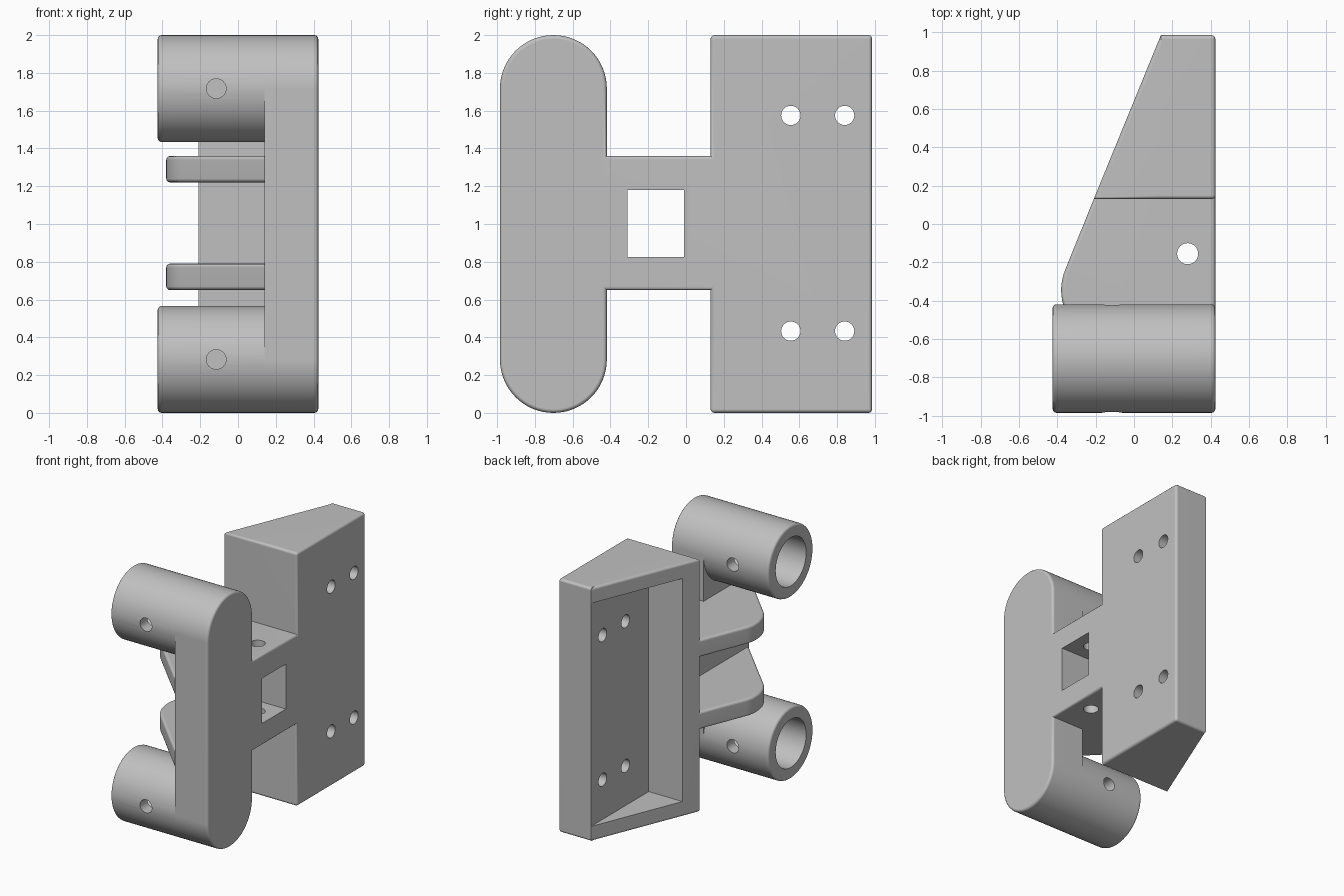
import bpy, bmesh
from math import radians, cos, sin
from mathutils import Vector

cube = bpy.data.objects.get("Cube")
if cube:
    bpy.data.objects.remove(cube, do_unlink=True)

grey = bpy.data.materials.new("light grey")
grey.use_nodes = True
colour = (0.53, 0.53, 0.53, 1)
grey.diffuse_color = colour
grey.node_tree.nodes["Principled BSDF"].inputs["Base Color"].default_value = colour

ROUND = 0.02
MID = 0.14            # plane between the flat plate and the parts behind it
OUT = 0.425           # flat outer face
BACK = 0.985
BAR_Y, BAR_R = -0.702, 0.283
BOX_Y = 0.13          # front wall of the housing
LOW, HIGH = BAR_R, 2 - BAR_R


def arc(cx, cy, r, start, end, n):
    angles = [radians(start + (end - start) * i / n) for i in range(n + 1)]
    return [(cx + r * cos(a), cy + r * sin(a)) for a in angles]


def circle(cx, cy, r, n=64):
    return arc(cx, cy, r, 0, 360, n)[:-1]


def rect(a0, a1, b0, b1):
    return [(a0, b0), (a1, b0), (a1, b1), (a0, b1)]


def prism(name, pts, axis, lo, hi, rounded=None):
    """Extrude a profile along an axis and round the edges picked by a rule."""
    place = {"x": lambda p, t: (t, p[0], p[1]),
             "y": lambda p, t: (p[0], t, p[1]),
             "z": lambda p, t: (p[0], p[1], t)}[axis]
    bm = bmesh.new()
    face = bm.faces.new([bm.verts.new(place(p, lo)) for p in pts])
    new = bmesh.ops.extrude_face_region(bm, geom=[face])["geom"]
    shift = Vector(place((0, 0), hi - lo))
    bmesh.ops.translate(bm, vec=shift, verts=[v for v in new if isinstance(v, bmesh.types.BMVert)])
    bmesh.ops.recalc_face_normals(bm, faces=bm.faces)
    if rounded:
        edges = [e for e in bm.edges if rounded(e.verts[0].co, e.verts[1].co)]
        bmesh.ops.bevel(bm, geom=edges, offset=ROUND, segments=3, profile=0.5,
                        affect="EDGES", clamp_overlap=True)
    mesh = bpy.data.meshes.new(name)
    bm.to_mesh(mesh)
    bm.free()
    mesh.materials.append(grey)
    obj = bpy.data.objects.new(name, mesh)
    bpy.context.collection.objects.link(obj)
    return obj


def activate(obj):
    bpy.ops.object.select_all(action="DESELECT")
    obj.select_set(True)
    bpy.context.view_layer.objects.active = obj


def cut(obj, pts, axis, lo, hi):
    cutter = prism("cutter", pts, axis, lo, hi)
    cutter.hide_render = True
    mod = obj.modifiers.new("cut", "BOOLEAN")
    mod.operation, mod.solver, mod.object = "DIFFERENCE", "EXACT", cutter
    activate(obj)
    bpy.ops.object.modifier_apply(modifier=mod.name)
    bpy.data.objects.remove(cutter, do_unlink=True)


def finish(obj):
    activate(obj)
    bpy.ops.object.shade_smooth_by_angle(angle=radians(35))
    mod = obj.modifiers.new("even shading", "WEIGHTED_NORMAL")
    mod.keep_sharp = True


def near(a, b):
    return abs(a - b) < 0.001


# Flat plate: rounded front bar, narrow web and tall rear panel in one outline
web_y = BAR_Y + BAR_R
outline = arc(BAR_Y, HIGH, BAR_R, 0, 180, 32) + arc(BAR_Y, LOW, BAR_R, 180, 360, 32)
outline += [(web_y, 0.65), (BOX_Y, 0.65), (BOX_Y, 0), (BACK, 0),
            (BACK, 2), (BOX_Y, 2), (BOX_Y, 1.36), (web_y, 1.36)]


def plate_rule(a, b):
    rim = near(a.x, OUT) and near(b.x, OUT)
    corner = near(a.y, b.y) and near(a.z, b.z) and a.y > 0 and abs(a.z - 1) > 0.99
    return rim or corner


plate = prism("side_plate", outline, "x", MID, OUT, plate_rule)
cut(plate, rect(-0.31, -0.01, 0.825, 1.18), "x", 0, 1)
cut(plate, circle(0.28, -0.155, 0.055, 32), "z", 0.5, 1.5)
for y in (0.555, 0.84):
    for z in (0.433, 1.575):
        cut(plate, circle(y, z, 0.051, 32), "x", 0, 1)
finish(plate)

# Wedge housing with an open pocket on its slanted side
wedge = prism("wedge_housing", [(MID, BOX_Y), (-0.21, BOX_Y), (MID, BACK)], "z", 0, 2,
              lambda a, b: near(a.z, b.z) and not (near(a.x, MID) and near(b.x, MID)))
cut(wedge, rect(-0.6, MID + 0.1, 0.265, 1.2), "z", 0.12, 1.88)
finish(wedge)

# Gusset ribs joining the housing to the front bar, with a rounded tip
rib_outline = [(MID, BOX_Y), (-0.21, BOX_Y)]
rib_outline += arc(-0.1, -0.345, 0.28, 157.6, 225, 14)
rib_outline += [(MID, -BACK)]
for name, z in (("lower_rib", 0.65), ("upper_rib", 1.22)):
    finish(prism(name, rib_outline, "z", z, z + 0.14,
                 lambda a, b: near(a.z, b.z) and min(a.x, b.x) < MID - 0.01
                 and not (near(a.y, BOX_Y) and near(b.y, BOX_Y))))

# Tubes with a wide bore and a cross hole for a pin
END = -0.425
for name, z in (("lower_tube", LOW), ("upper_tube", HIGH)):
    tube = prism(name, circle(BAR_Y, z, BAR_R), "x", END, MID,
                 lambda a, b: near(a.x, END) and near(b.x, END))
    cut(tube, circle(BAR_Y, z, 0.19), "x", END - 0.1, MID + 0.1)
    cut(tube, circle(-0.115, z, 0.052, 32), "y", -1.2, 0)
    finish(tube)
